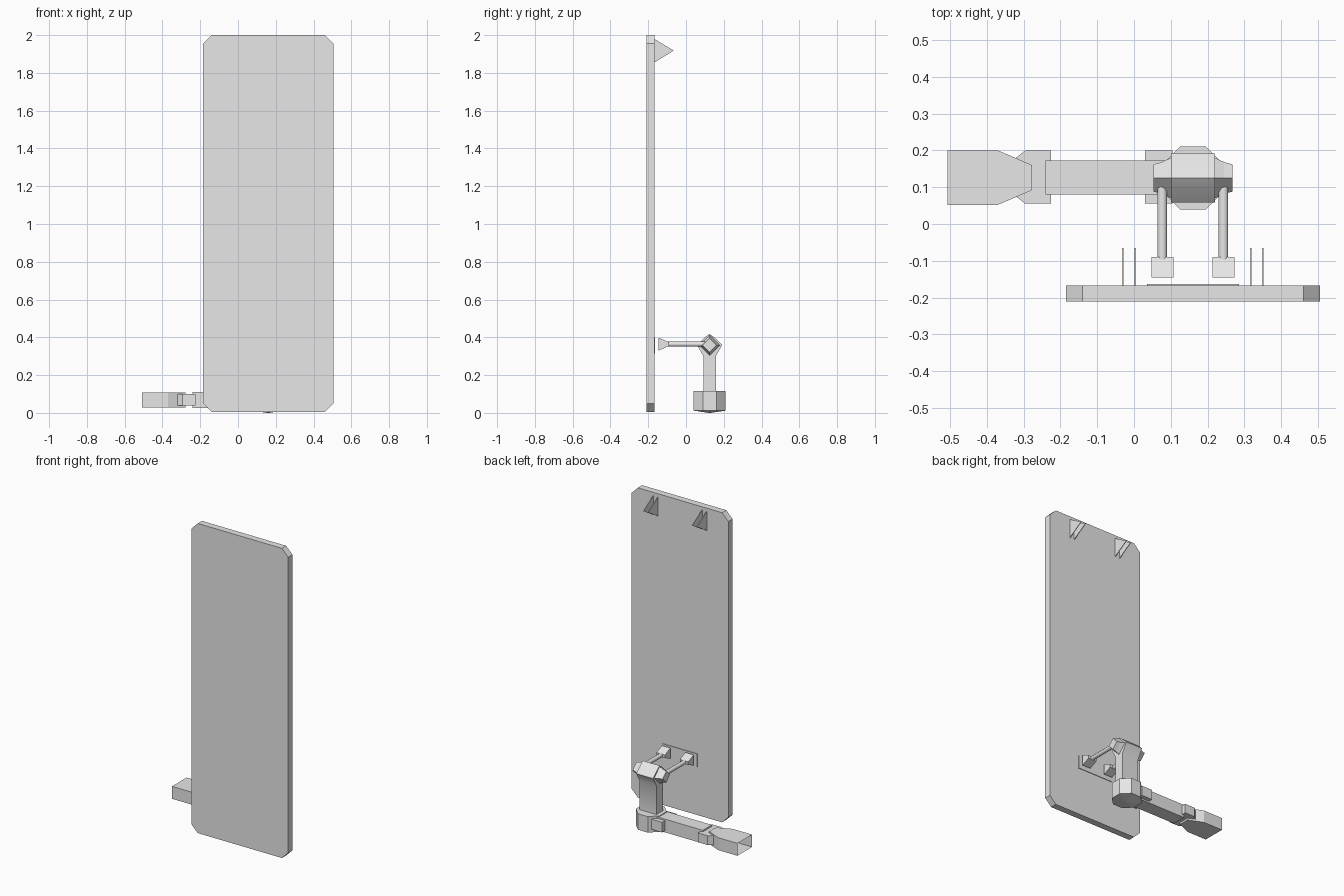
import bpy, bmesh, math

cube = bpy.data.objects.get("Cube")
if cube:
    bpy.data.objects.remove(cube, do_unlink=True)

grey = bpy.data.materials.new("plain grey")
grey.use_nodes = True
grey.diffuse_color = (0.8, 0.8, 0.8, 1)
grey.node_tree.nodes["Principled BSDF"].inputs["Base Color"].default_value = (0.8, 0.8, 0.8, 1)


def finish(name, bm, smooth=None):
    bmesh.ops.recalc_face_normals(bm, faces=bm.faces)
    mesh = bpy.data.meshes.new(name)
    bm.to_mesh(mesh)
    bm.free()
    mesh.materials.append(grey)
    obj = bpy.data.objects.new(name, mesh)
    bpy.context.collection.objects.link(obj)
    if smooth:
        bpy.ops.object.select_all(action='DESELECT')
        obj.select_set(True)
        bpy.context.view_layer.objects.active = obj
        bpy.ops.object.shade_smooth_by_angle(angle=math.radians(smooth))
    return obj


def loft(name, rings, axis, smooth=None, open_end=False):
    """Skin 2D rings given as (position along axis, points)."""
    def place(t, p):
        co = list(p)
        co.insert(axis, t)
        return co
    bm = bmesh.new()
    loops = [[bm.verts.new(place(t, p)) for p in pts] for t, pts in rings]
    for a, b in zip(loops, loops[1:]):
        for i in range(len(a)):
            j = (i + 1) % len(a)
            bm.faces.new((a[i], a[j], b[j], b[i]))
    bm.faces.new(loops[-1])
    if not open_end:
        bm.faces.new(loops[0])
    return finish(name, bm, smooth)


def prism(name, pts, axis, lo, hi, smooth=None):
    return loft(name, [(lo, pts), (hi, pts)], axis, smooth)


def rect(a0, a1, b0, b1):
    return [(a0, b0), (a1, b0), (a1, b1), (a0, b1)]


def ring(cx, cy, r, n, turn=0.0):
    return [(cx + r * math.cos(turn + math.tau * i / n),
             cy + r * math.sin(turn + math.tau * i / n)) for i in range(n)]


X, Y, Z = 0, 1, 2
MID = 0.16          # x of the door's centre line
HUB_Y, HUB_Z = 0.125, 0.358

# Door panel with clipped corners
c = 0.045
l, r, b, t = -0.185, 0.505, 0.005, 2.0
prism("door_panel", [(l + c, b), (r - c, b), (r, b + c), (r, t - c),
                     (r - c, t), (l + c, t), (l, t - c), (l, b + c)], Y, -0.21, -0.167)

# Mounting plate on the back of the door
prism("mounting_plate", rect(0.035, 0.285, 0.315, 0.4), Y, -0.168, -0.163)

# Paired triangular hooks, rods and fittings, mirrored about the centre line
for side, s in (("left", 1), ("right", -1)):
    for k, off in (("inner", 0.157), ("outer", 0.19)):
        x = MID + s * off
        prism(f"{side}_{k}_hook", [(-0.168, 1.855), (-0.065, 1.918), (-0.168, 1.98)],
              X, x - 0.002, x + 0.002)
    x = MID + s * 0.083
    prism(f"{side}_rod", ring(x, 0.364, 0.014, 8, math.pi / 8), Y, -0.108, 0.11, 50)
    prism(f"{side}_rod_fitting", [(-0.145, 0.33), (-0.09, 0.354),
                                  (-0.09, 0.374), (-0.145, 0.398)], X, x - 0.03, x + 0.03)
    # Tapered hub caps
    loft(f"{side}_hub_cap", [(MID + s * 0.055, ring(HUB_Y, HUB_Z, 0.057, 4)),
                             (MID + s * 0.085, ring(HUB_Y, HUB_Z, 0.043, 4)),
                             (MID + s * 0.107, ring(HUB_Y, HUB_Z, 0.037, 4))], X)

# Post rising into the hub head
half = [(0.033, 0.11), (0.033, 0.3), (0.067, 0.36), (0.025, 0.4)]
prism("post_and_hub", [(HUB_Y + y, z) for y, z in half] + [(HUB_Y, 0.418)]
      + [(HUB_Y - y, z) for y, z in reversed(half)], X, 0.1, 0.22, 40)

# Octagonal base with a shallow pointed underside
oct_turn = math.pi / 8
base = ring(MID, HUB_Y, 0.092, 8, oct_turn)
loft("octagonal_base", [(0.115, base), (0.012, base),
                        (0.0, ring(MID, HUB_Y, 0.004, 8, oct_turn))], Z)

# Horizontal arm and its collar
prism("lower_arm", rect(-0.24, 0.13, 0.08, 0.172), Z, 0.025, 0.11)
prism("arm_collar", rect(0.03, 0.105, 0.055, 0.2), Z, 0.035, 0.1)

# Elbow block, narrowing towards the hand
prism("elbow", [(-0.225, 0.055), (-0.225, 0.2), (-0.295, 0.2), (-0.365, 0.145),
                (-0.365, 0.11), (-0.295, 0.055)], Z, 0.04, 0.1)

# Hollow end sleeve, open at the far end
loft("end_sleeve", [(-0.507, rect(0.052, 0.2, 0.028, 0.108)),
                    (-0.37, rect(0.052, 0.2, 0.028, 0.108)),
                    (-0.277, rect(0.092, 0.16, 0.028, 0.108))], X, open_end=True)
